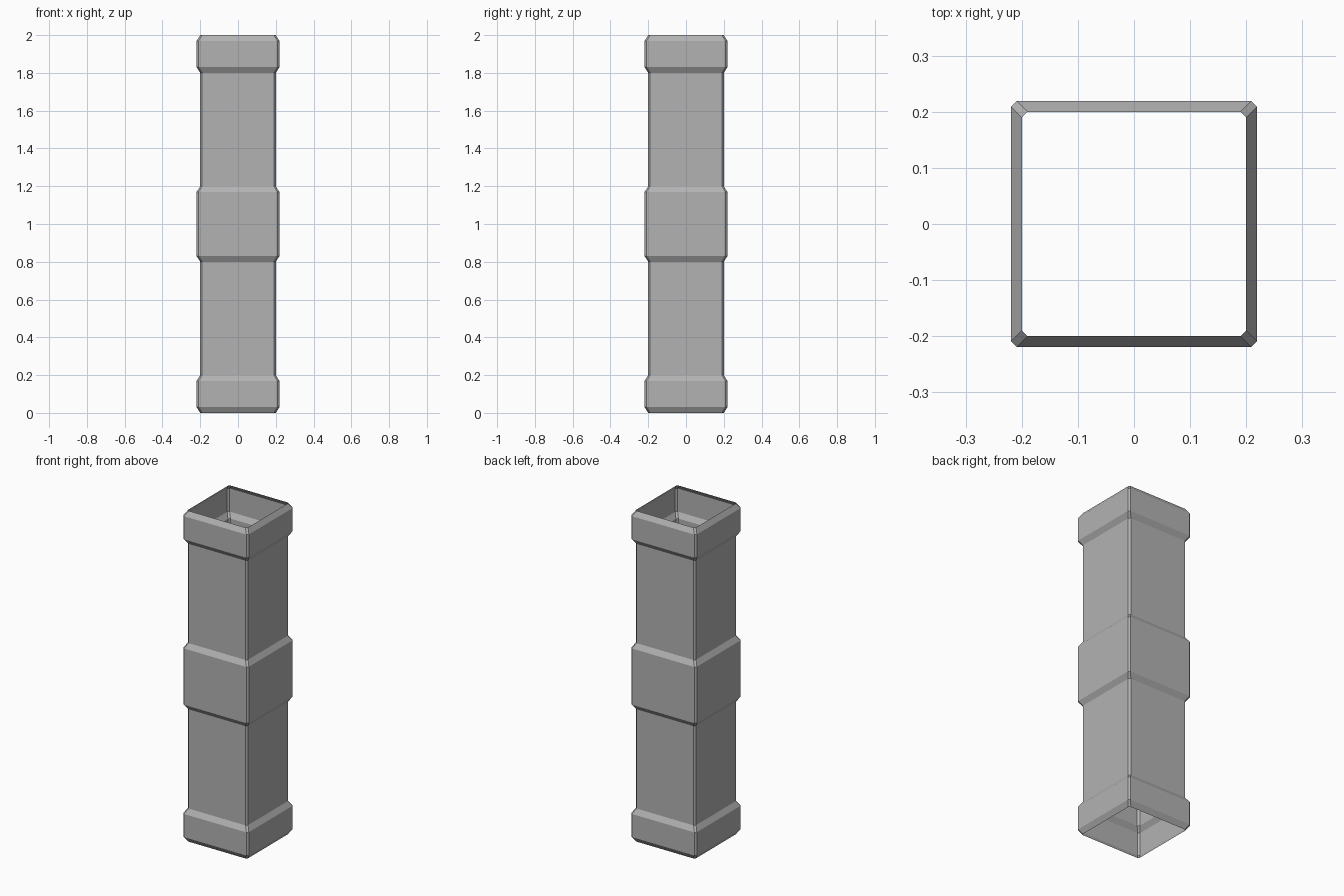
import bpy, bmesh

if "Cube" in bpy.data.objects:
    bpy.data.objects.remove(bpy.data.objects["Cube"])

SHAFT, COLLAR = 0.20, 0.219
LIP = 0.03      # height of each sloped collar edge
CHAMFER = 0.01  # cut on the vertical corners


def ring(bm, r, z):
    """Square ring with chamfered corners."""
    k = r - CHAMFER
    pts = [(r, -k), (r, k), (k, r), (-k, r), (-r, k), (-r, -k), (-k, -r), (k, -r)]
    return [bm.verts.new((x, y, z)) for x, y in pts]


# Height profile: three collars on an open, thin-walled square shaft
profile = []
for low, high in [(0.0, 0.2), (0.8, 1.2), (1.8, 2.0)]:
    profile += [(SHAFT, low), (COLLAR, low + LIP), (COLLAR, high - LIP), (SHAFT, high)]

# Skin consecutive rings, leaving both ends open
bm = bmesh.new()
rings = [ring(bm, r, z) for r, z in profile]
for a, b in zip(rings, rings[1:]):
    for i in range(8):
        j = (i + 1) % 8
        bm.faces.new((a[i], a[j], b[j], b[i]))

mesh = bpy.data.meshes.new("square_duct")
bm.to_mesh(mesh)
bm.free()

# Dark grey metal
metal = bpy.data.materials.new("dark_grey")
metal.diffuse_color = (0.45, 0.45, 0.45, 1)
metal.use_nodes = True
metal.node_tree.nodes["Principled BSDF"].inputs["Base Color"].default_value = metal.diffuse_color
mesh.materials.append(metal)

duct = bpy.data.objects.new("square_duct", mesh)
bpy.context.collection.objects.link(duct)
